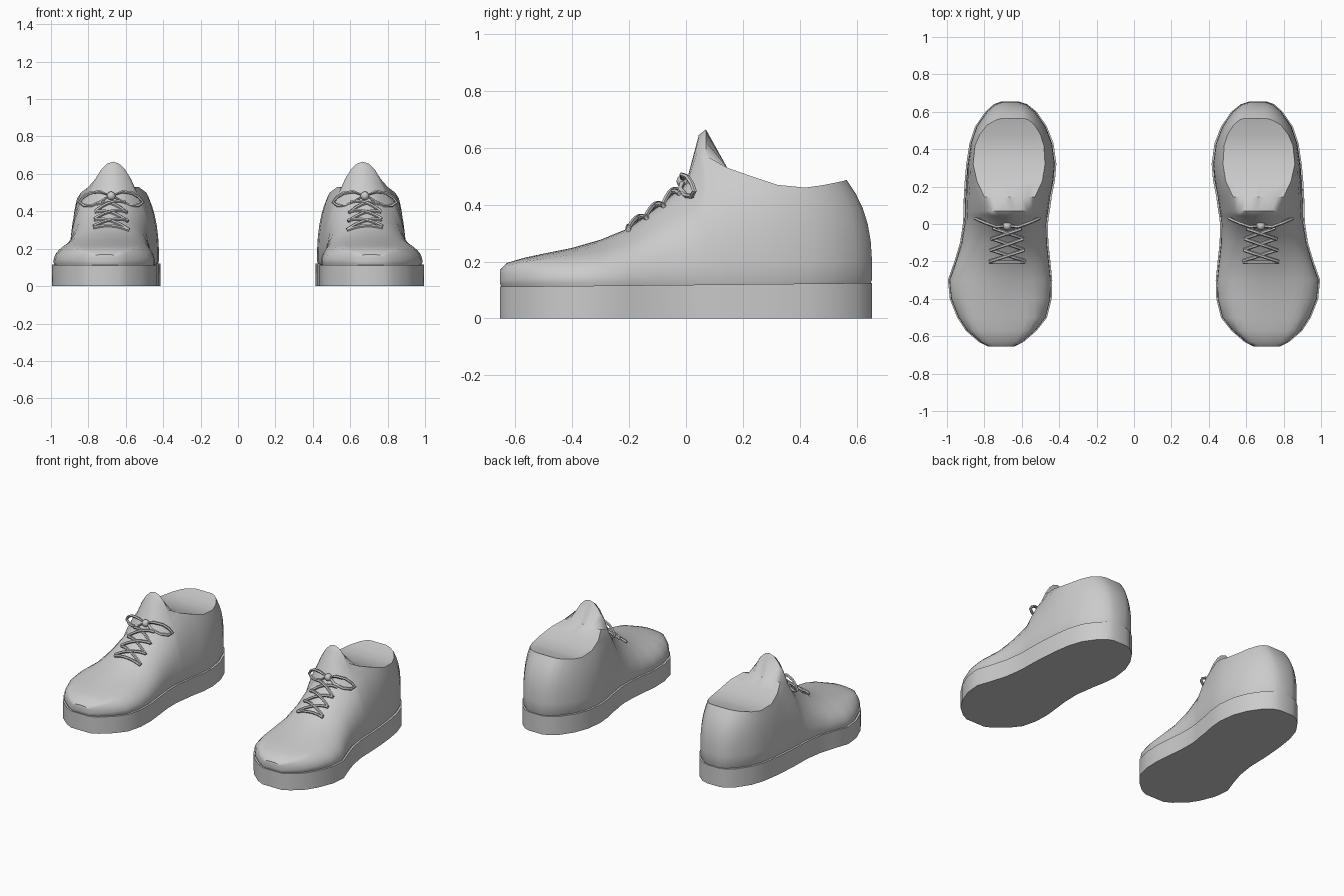
import bpy, bmesh, math
from mathutils import Vector
from mathutils.bvhtree import BVHTree

if "Cube" in bpy.data.objects:
    bpy.data.objects.remove(bpy.data.objects["Cube"])

# Cross-sections from toe to heel:
# y, sole left x, sole right x, shoulder left x, shoulder right x, shoulder z, centre z
STATIONS = [
    (-.655, .64, .78, .65, .77, .163, .170),
    (-.630, .59, .83, .61, .81, .183, .195),
    (-.570, .52, .90, .56, .86, .200, .213),
    (-.500, .465, .945, .53, .88, .210, .228),
    (-.400, .44, .985, .53, .89, .225, .248),
    (-.300, .437, .995, .54, .87, .245, .277),
    (-.200, .447, .96, .56, .83, .282, .318),
    (-.100, .458, .93, .57, .80, .350, .392),
    (0.000, .460, .915, .565, .78, .425, .475),
    (0.045, .455, .912, .545, .79, .480, .645),
    (0.070, .450, .912, .54, .795, .500, .665),
    (0.145, .440, .910, .53, .80, .530, .530),
    (0.230, .423, .905, .49, .84, .500, .500),
    (0.320, .415, .897, .476, .86, .470, .470),
    (0.430, .430, .880, .482, .85, .460, .460),
    (0.520, .465, .850, .50, .825, .468, .468),
    (0.600, .520, .795, .532, .785, .478, .478),
    (0.640, .570, .75, .562, .74, .484, .484),
    (0.655, .615, .71, .59, .706, .487, .487),
]
WALL, TOP = 7, 8


def sole_top(y):
    return .118 + .010 * y


def finish(obj, angle):
    """Smooth shading with sharp edges, mirrored to make the pair."""
    bpy.ops.object.select_all(action='DESELECT')
    obj.select_set(True)
    bpy.context.view_layer.objects.active = obj
    bpy.ops.object.shade_smooth_by_angle(angle=math.radians(angle))
    obj.modifiers.new("pair", 'MIRROR').use_mirror_merge = False


def mesh_object(name, bm, angle):
    bmesh.ops.recalc_face_normals(bm, faces=bm.faces)
    me = bpy.data.meshes.new(name)
    bm.to_mesh(me)
    bm.free()
    obj = bpy.data.objects.new(name, me)
    bpy.context.collection.objects.link(obj)
    finish(obj, angle)
    return obj


def wall(y, edge, rim, zr, inward):
    """Side wall from the sole up to the shoulder or collar, leaning in at the heel."""
    zb = sole_top(y) + .012
    lean = .09 * max(0, (y - .4) / .255)
    pts = [(edge + .02 * inward, y * .98, zb - .03)]
    a = Vector((edge + .008 * inward, zb))
    c = Vector((edge + (rim - edge) * .06, zb + .62 * (zr - zb)))
    r = Vector((rim, zr))
    for k in range(WALL):
        t = k / (WALL - 1)
        p = a * (1 - t) ** 2 + c * 2 * t * (1 - t) + r * t * t
        h = (p.y - zb) / (zr - zb)
        pts.append((p.x, y - lean * h ** 3, p.y))
    return pts


# Upper with collar, filled opening and tongue
bm = bmesh.new()
rows = []
for y, xl, xr, rl, rr, zr, zc in STATIONS:
    left = wall(y, xl, rl, zr, 1)
    right = wall(y, xr, rr, zr, -1)
    top = []
    for k in range(1, TOP):
        u = 2 * k / TOP - 1
        top.append((rl + (rr - rl) * k / TOP, left[-1][1], zr + (zc - zr) * (1 - u * u)))
    rows.append([bm.verts.new(p) for p in left + top + right[::-1]])
for a, b in zip(rows, rows[1:]):
    for i in range(len(a) - 1):
        bm.faces.new((a[i], b[i], b[i + 1], a[i + 1]))
for r in (rows[0], rows[-1]):
    n = len(r)
    for i in range(n // 2 - 1):
        bm.faces.new((r[i], r[i + 1], r[n - 2 - i], r[n - 1 - i]))
    if n % 2:
        m = n // 2
        bm.faces.new((r[m - 1], r[m], r[m + 1]))
bmesh.ops.recalc_face_normals(bm, faces=bm.faces)
surface = BVHTree.FromBMesh(bm)
mesh_object("shoe_upper", bm, 40)

# Thick flat sole
bm = bmesh.new()
outline = [(s[1], s[0]) for s in STATIONS] + [(s[2], s[0]) for s in STATIONS[::-1]]
low = [bm.verts.new((x, y, 0)) for x, y in outline]
high = [bm.verts.new((x, y, sole_top(y))) for x, y in outline]
bm.faces.new(low)
bm.faces.new(high)
for i in range(len(outline)):
    j = (i + 1) % len(outline)
    bm.faces.new((low[i], low[j], high[j], high[i]))
mesh_object("shoe_sole", bm, 35)


def lace(name, paths, radius, cyclic=False):
    cu = bpy.data.curves.new(name, 'CURVE')
    cu.dimensions = '3D'
    cu.bevel_depth = radius
    cu.bevel_resolution = 1
    cu.use_fill_caps = True
    for pts in paths:
        sp = cu.splines.new('POLY')
        sp.points.add(len(pts) - 1)
        for q, p in zip(sp.points, pts):
            q.co = (*p, 1)
        sp.use_cyclic_u = cyclic
    obj = bpy.data.objects.new(name, cu)
    bpy.context.collection.objects.link(obj)
    bpy.ops.object.select_all(action='DESELECT')
    obj.select_set(True)
    bpy.context.view_layer.objects.active = obj
    bpy.ops.object.convert(target='MESH')
    finish(bpy.context.view_layer.objects.active, 50)


def drape(x0, y0, x1, y1, lift, n=8):
    """Straight run of lace laid on the upper."""
    pts = []
    for k in range(n + 1):
        t = k / n
        x, y = x0 + (x1 - x0) * t, y0 + (y1 - y0) * t
        hit = surface.ray_cast(Vector((x, y, 2)), Vector((0, 0, -1)))[0]
        pts.append((x, y - lift * .5, hit.z + lift))
    return pts


# Criss-cross lacing
CX = .678
ROWS = [(-.195, .095), (-.135, .09), (-.075, .085), (-.02, .075)]
runs = [drape(CX - .095, -.2, CX + .095, -.2, .006)]
for (ya, wa), (yb, wb) in zip(ROWS, ROWS[1:]):
    runs.append(drape(CX - wa, ya, CX + wb, yb, .006))
    runs.append(drape(CX + wa, ya, CX - wb, yb, .012))
lace("shoe_laces", runs, .009)

# Bow loops and knot
loops = []
for s in (-1, 1):
    loop = [(.01, 0, .485), (.06, -.005, .505), (.115, .015, .497), (.15, .03, .475), (.17, .04, .448),
            (.145, .03, .43), (.10, .01, .432), (.05, -.01, .455)]
    loops.append([(CX + s * x, y - .01, z) for x, y, z in loop])
lace("bow_loops", loops, .009, True)
bm = bmesh.new()
bmesh.ops.create_icosphere(bm, subdivisions=2, radius=.024)
bmesh.ops.translate(bm, verts=bm.verts, vec=(CX, -.01, .482))
mesh_object("bow_knot", bm, 50)
